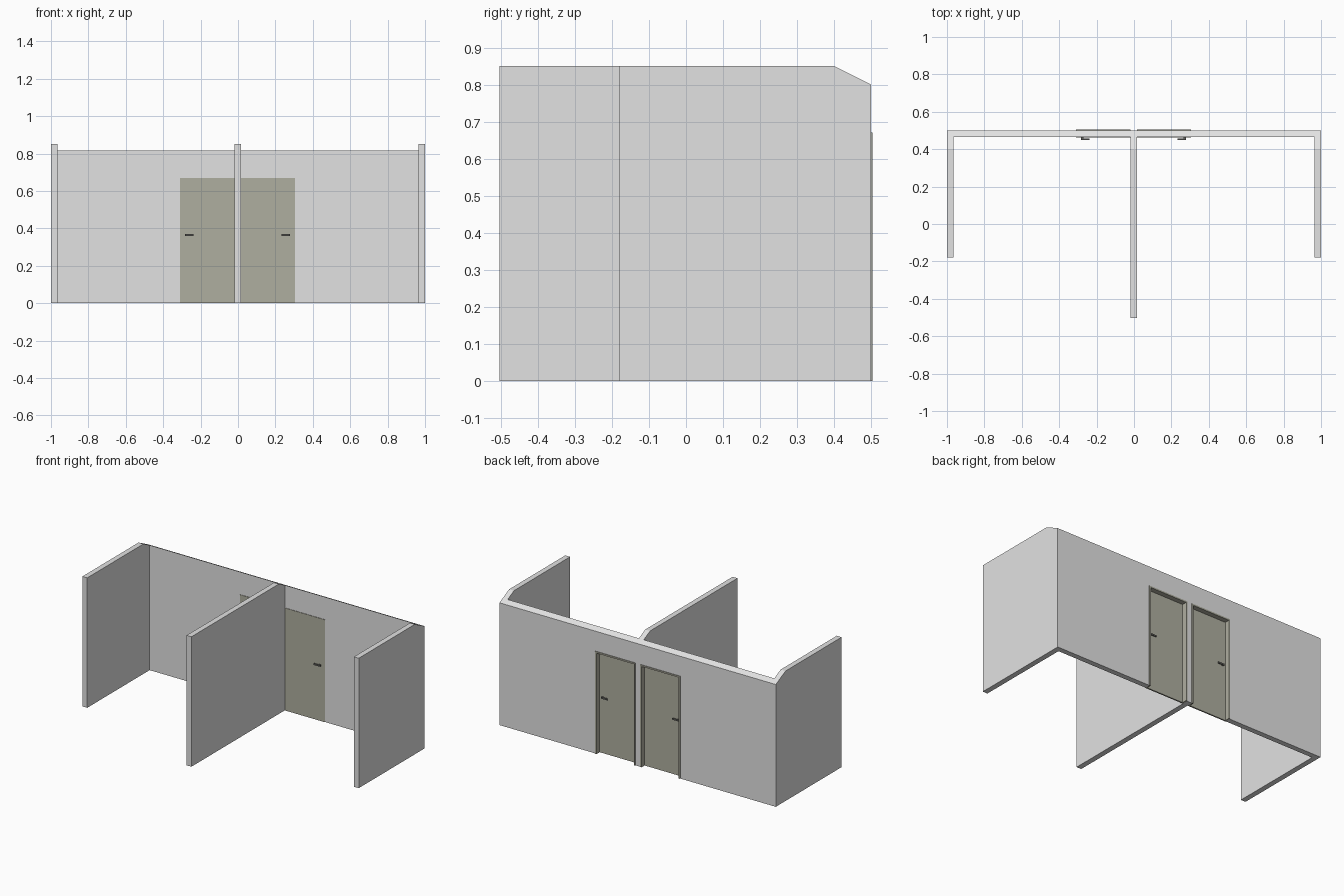
import bpy
import bmesh

cube = bpy.data.objects.get("Cube")
if cube:
    bpy.data.objects.remove(cube)


def material(name, rgb):
    m = bpy.data.materials.new(name)
    m.use_nodes = True
    m.diffuse_color = (*rgb, 1)
    m.node_tree.nodes["Principled BSDF"].inputs["Base Color"].default_value = (*rgb, 1)
    return m


WALL = material("pale grey plaster", (0.76, 0.76, 0.76))
DOOR = material("olive grey paint", (0.43, 0.425, 0.35))
METAL = material("dark metal", (0.12, 0.12, 0.11))


def prism(name, points, offset, mat):
    """Extrude a flat outline along an offset vector."""
    bm = bmesh.new()
    face = bm.faces.new([bm.verts.new(p) for p in points])
    new = bmesh.ops.extrude_face_region(bm, geom=[face])["geom"]
    bmesh.ops.translate(bm, vec=offset, verts=[v for v in new if isinstance(v, bmesh.types.BMVert)])
    bmesh.ops.recalc_face_normals(bm, faces=bm.faces)
    mesh = bpy.data.meshes.new(name)
    bm.to_mesh(mesh)
    bm.free()
    mesh.materials.append(mat)
    ob = bpy.data.objects.new(name, mesh)
    bpy.context.collection.objects.link(ob)
    return ob


def box(name, x, y, z, mat):
    x, y, z = sorted(x), sorted(y), sorted(z)
    base = [(x[0], y[0], z[0]), (x[1], y[0], z[0]), (x[1], y[1], z[0]), (x[0], y[1], z[0])]
    return prism(name, base, (0, 0, z[1] - z[0]), mat)


def cut(target, cutter):
    cutter.hide_render = True
    mod = target.modifiers.new("cut", "BOOLEAN")
    mod.operation = "DIFFERENCE"
    mod.solver = "EXACT"
    mod.object = cutter
    bpy.context.view_layer.objects.active = target
    bpy.ops.object.modifier_apply(modifier=mod.name)
    bpy.data.objects.remove(cutter)


# Walls: one E-shaped plan, with the rear top edge sloped off
CENTRE = -0.0025
HALF = 0.0175
BACK, INNER, SIDE_END, MID_END = 0.5, 0.465, -0.18, -0.503
plan = [(-1, BACK), (-1, SIDE_END), (-0.965, SIDE_END), (-0.965, INNER),
        (CENTRE - HALF, INNER), (CENTRE - HALF, MID_END),
        (CENTRE + HALF, MID_END), (CENTRE + HALF, INNER),
        (0.965, INNER), (0.965, SIDE_END), (1, SIDE_END), (1, BACK)]
walls = prism("partition_walls", [(x, y, 0) for x, y in plan], (0, 0, 0.85), WALL)
slope = [(-1.1, 0.36, 0.87), (-1.1, 0.6, 0.75), (-1.1, 0.6, 0.95), (-1.1, 0.36, 0.95)]
cut(walls, prism("slope_cutter", slope, (2.2, 0, 0), WALL))

# Doors: mirrored about the middle wall
NEAR, FAR, TOP, TRIM = HALF, 0.307, 0.67, 0.01
for side, s in (("left", 1), ("right", -1)):
    def span(a, b):
        return (CENTRE + s * a, CENTRE + s * b)

    cut(walls, box("door_cutter", span(NEAR + 0.002, FAR - 0.002), (0.4, 0.6), (-0.1, TOP - 0.002), WALL))
    depth = (0.470, 0.504)
    box(side + "_door_leaf", span(NEAR, FAR), (0.462, 0.471), (0, TOP), DOOR)
    box(side + "_inner_jamb", span(NEAR, NEAR + TRIM), depth, (0, TOP), DOOR)
    box(side + "_outer_jamb", span(FAR - TRIM, FAR), depth, (0, TOP), DOOR)
    box(side + "_door_head", span(NEAR + TRIM, FAR - TRIM), depth, (TOP - TRIM, TOP), DOOR)

    # Lever handles on both faces of the leaf
    for face, y, d in (("front", 0.462, -1), ("back", 0.471, 1)):
        name = side + "_" + face
        box(name + "_handle_stem", span(0.268, 0.280), (y, y + d * 0.008), (0.36, 0.37), METAL)
        box(name + "_handle_lever", span(0.235, 0.280), (y + d * 0.006, y + d * 0.012), (0.36, 0.37), METAL)
